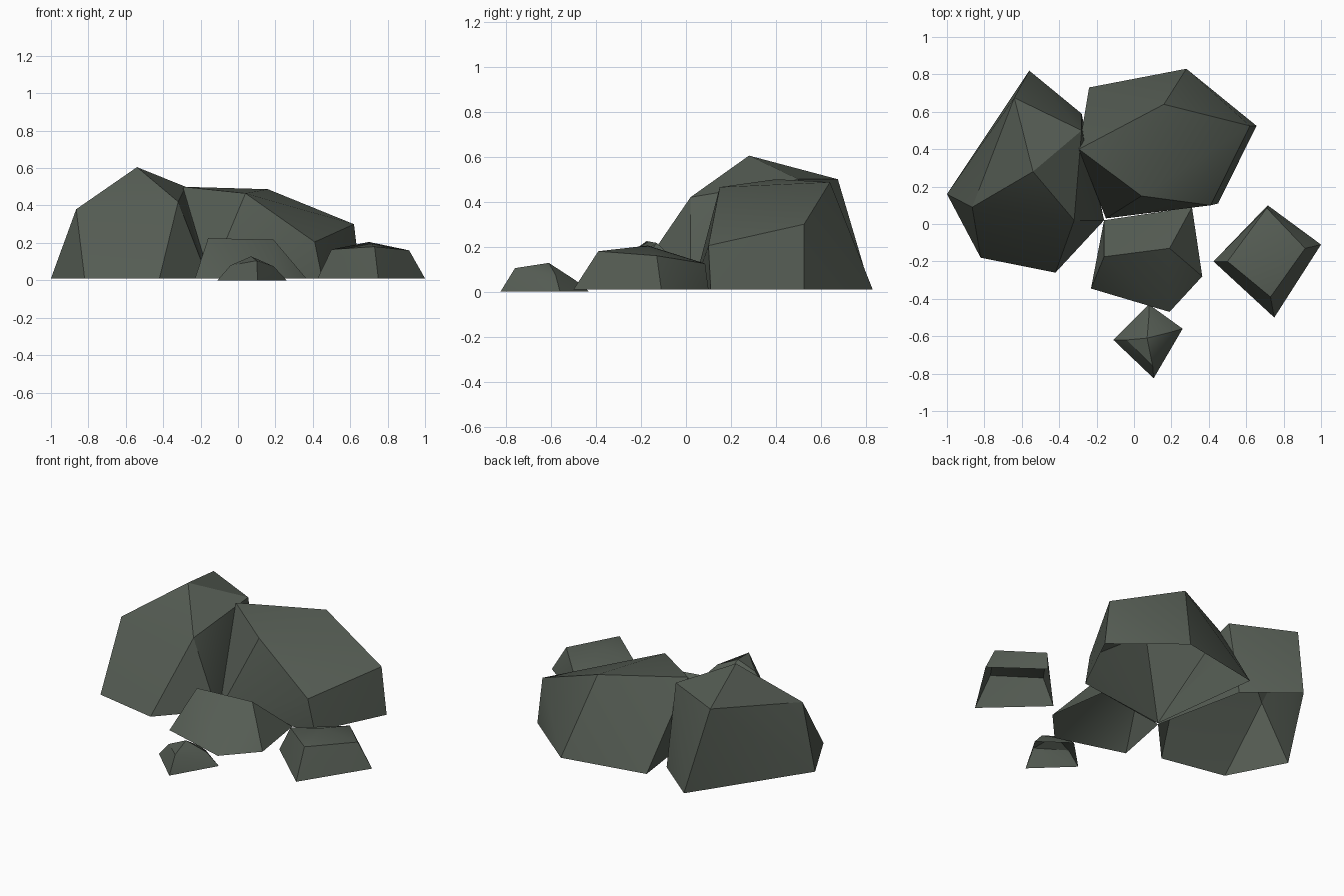
import bpy, bmesh, math

if "Cube" in bpy.data.objects:
    bpy.data.objects.remove(bpy.data.objects["Cube"])

stone = bpy.data.materials.new("dark_green_stone")
stone.diffuse_color = (0.09, 0.107, 0.087, 1)
stone.use_nodes = True
stone.node_tree.nodes["Principled BSDF"].inputs["Base Color"].default_value = stone.diffuse_color


def rock(name, base, upper, ground=0.01):
    """Chiselled rock: hull of a ground outline and upper corners, open underneath."""
    bm = bmesh.new()
    for x, y in base:
        bm.verts.new((x, y, ground))
    for p in upper:
        bm.verts.new(p)
    res = bmesh.ops.convex_hull(bm, input=bm.verts[:], use_existing_faces=False)
    loose = [v for v in bm.verts if not v.link_faces]
    bmesh.ops.delete(bm, geom=loose, context='VERTS')
    under = [f for f in bm.faces if all(v.co.z < ground + 0.005 for v in f.verts)]
    bmesh.ops.delete(bm, geom=under, context='FACES_ONLY')
    stray = [e for e in bm.edges if not e.link_faces]
    bmesh.ops.delete(bm, geom=stray, context='EDGES')
    bmesh.ops.recalc_face_normals(bm, faces=bm.faces[:])
    # hull is open below, so make sure normals point outward
    if sum(f.normal.z * f.calc_area() for f in bm.faces) < 0:
        bmesh.ops.reverse_faces(bm, faces=bm.faces[:])
    # soft within facets, crisp between them
    for f in bm.faces:
        f.smooth = True
    for e in bm.edges:
        e.smooth = e.calc_face_angle(0) < math.radians(30)
    me = bpy.data.meshes.new(name)
    bm.to_mesh(me)
    bm.free()
    me.materials.append(stone)
    ob = bpy.data.objects.new(name, me)
    bpy.context.collection.objects.link(ob)
    return ob


# tall boulder on the left
rock("left_boulder",
     [(-1, .16), (-.56, .82), (-.28, .59), (-.16, .02), (-.42, -.26), (-.82, -.18)],
     [(-.54, .28, .605), (-.865, .09, .38), (-.32, .02, .42),
      (-.64, .675, .50), (-.28, .50, .50)])

# broad boulder at the back right
rock("right_boulder",
     [(-.24, .73), (.28, .83), (.655, .525), (.45, .11), (-.15, .03)],
     [(-.295, .40, .50), (.16, .64, .487), (.62, .525, .30),
      (.04, .15, .465), (.41, .10, .205)])

# low wedge in the middle front
rock("middle_rock",
     [(-.16, .02), (.31, .09), (.365, -.28), (.19, -.47), (-.23, -.345)],
     [(-.16, -.175, .225), (.19, -.13, .217)])

# small block on the right
rock("side_rock",
     [(.425, -.20), (.715, .10), (1, -.11), (.75, -.50)],
     [(.50, -.20, .165), (.71, .085, .125), (.915, -.13, .16),
      (.73, -.39, .18), (.70, -.17, .205)])

# little stone at the very front
rock("front_stone",
     [(-.11, -.62), (.08, -.43), (.26, -.56), (.105, -.825)],
     [(-.04, -.62, .08), (.07, -.61, .128), (.19, -.58, .075),
      (.10, -.76, .105), (.08, -.49, .05)], ground=0.0)
